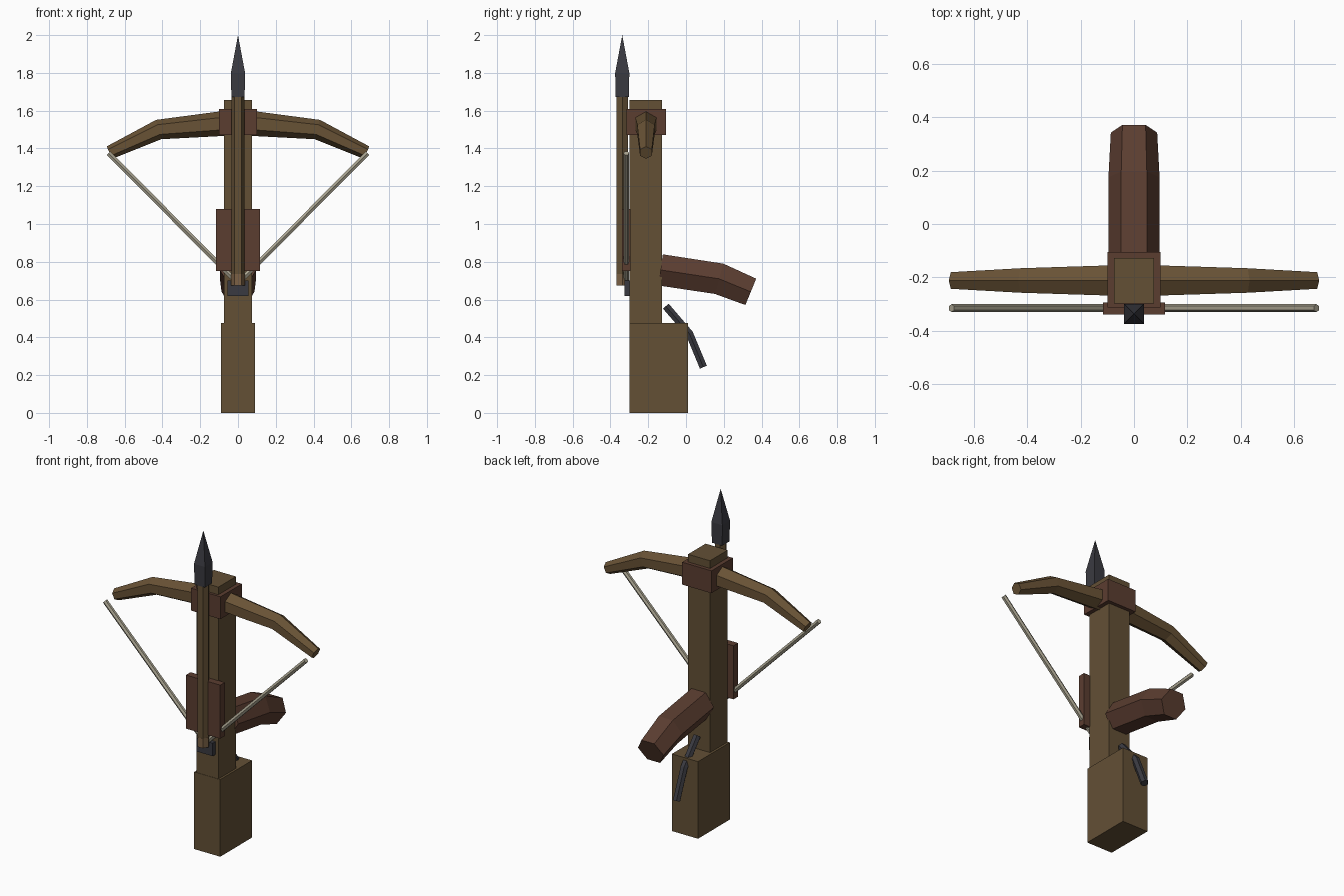
import bpy, bmesh, math
from mathutils import Vector

if "Cube" in bpy.data.objects:
    bpy.data.objects.remove(bpy.data.objects["Cube"])


def material(name, rgb):
    m = bpy.data.materials.new(name)
    m.diffuse_color = (*rgb, 1)
    m.use_nodes = True
    m.node_tree.nodes["Principled BSDF"].inputs["Base Color"].default_value = m.diffuse_color
    return m


WOOD = material("wood", (0.125, 0.08, 0.036))
LIMB = material("limb_wood", (0.14, 0.085, 0.036))
DARK = material("dark_wood", (0.105, 0.047, 0.03))
IRON = material("iron", (0.042, 0.042, 0.052))
CORD = material("cord", (0.40, 0.37, 0.28))
PALE = material("pale_wood", (0.20, 0.12, 0.06))


def finish(name, bm, mat):
    bmesh.ops.remove_doubles(bm, verts=bm.verts, dist=1e-5)
    bmesh.ops.recalc_face_normals(bm, faces=bm.faces)
    me = bpy.data.meshes.new(name)
    bm.to_mesh(me)
    bm.free()
    me.materials.append(mat)
    ob = bpy.data.objects.new(name, me)
    bpy.context.collection.objects.link(ob)
    return ob


def box(name, lo, hi, mat):
    bm = bmesh.new()
    bmesh.ops.create_cube(bm, size=1)
    for v in bm.verts:
        v.co = Vector([l + (c + 0.5) * (h - l) for c, l, h in zip(v.co, lo, hi)])
    return finish(name, bm, mat)


def tube(name, stations, normal, mat, sides=6, turn=0):
    """Sweep a polygon along a flat path of (point, radius); normal is square to the path."""
    bm = bmesh.new()
    n = Vector(normal)
    pts = [Vector(p) for p, _ in stations]
    rings = []
    for i, (_, r) in enumerate(stations):
        t = Vector()
        if i > 0:
            t += (pts[i] - pts[i - 1]).normalized()
        if i < len(pts) - 1:
            t += (pts[i + 1] - pts[i]).normalized()
        side = n.cross(t.normalized())
        angles = [math.radians(turn) + math.tau * k / sides for k in range(sides)]
        rings.append([bm.verts.new(pts[i] + r * (math.cos(a) * n + math.sin(a) * side))
                      for a in angles])
    for a, b in zip(rings, rings[1:]):
        for k in range(sides):
            j = (k + 1) % sides
            bm.faces.new((a[k], a[j], b[j], b[k]))
    bm.faces.new(rings[0])
    bm.faces.new(rings[-1])
    return finish(name, bm, mat)


X, Y = (1, 0, 0), (0, 1, 0)

# Stock, butt and mounts
box("stock", (-0.075, -0.298, 0.02), (0.075, -0.127, 1.657), WOOD)
box("butt", (-0.089, -0.30, 0), (0.089, 0.01, 0.475), WOOD)
box("bow_mount", (-0.10, -0.314, 1.472), (0.10, -0.105, 1.61), DARK)
box("guide_plate", (-0.117, -0.34, 0.75), (0.117, -0.295, 1.08), DARK)
box("string_catch", (-0.055, -0.325, 0.62), (0.055, -0.29, 0.70), IRON)

# Bow limbs and string halves, one per side
for s, tag in ((-1, "left"), (1, "right")):
    tube("bow_limb_" + tag,
         [((0, -0.212, 1.537), 0.066), ((0.10 * s, -0.212, 1.53), 0.065),
          ((0.42 * s, -0.212, 1.50), 0.053), ((0.68 * s, -0.212, 1.378), 0.036)],
         Y, LIMB, turn=30)
    tube("bowstring_" + tag,
         [((0, -0.316, 0.685), 0.015), ((0.685 * s, -0.316, 1.375), 0.015)], Y, CORD)

# Grip and trigger lever behind the stock
tube("grip", [((0, -0.135, 0.757), 0.096), ((0, 0.175, 0.71), 0.096),
              ((0, 0.343, 0.641), 0.087)], X, DARK)
tube("trigger_lever", [((0, -0.107, 0.565), 0.023), ((0, 0.018, 0.42), 0.023),
                       ((0, 0.092, 0.242), 0.023)], X, IRON)

# Bolt: shaft, nock and square head
BY = -0.3375
tube("bolt_shaft", [((0, BY, 0.73), 0.035), ((0, BY, 1.69), 0.035)], X, WOOD)
tube("bolt_nock", [((0, BY, 0.675), 0.036), ((0, BY, 0.735), 0.036)], X, PALE)
tube("bolt_head", [((0, BY, z), h * math.sqrt(2)) for z, h in
                   ((1.672, 0.035), (1.80, 0.0375), (2.0, 0.0))], X, IRON, sides=4, turn=45)
